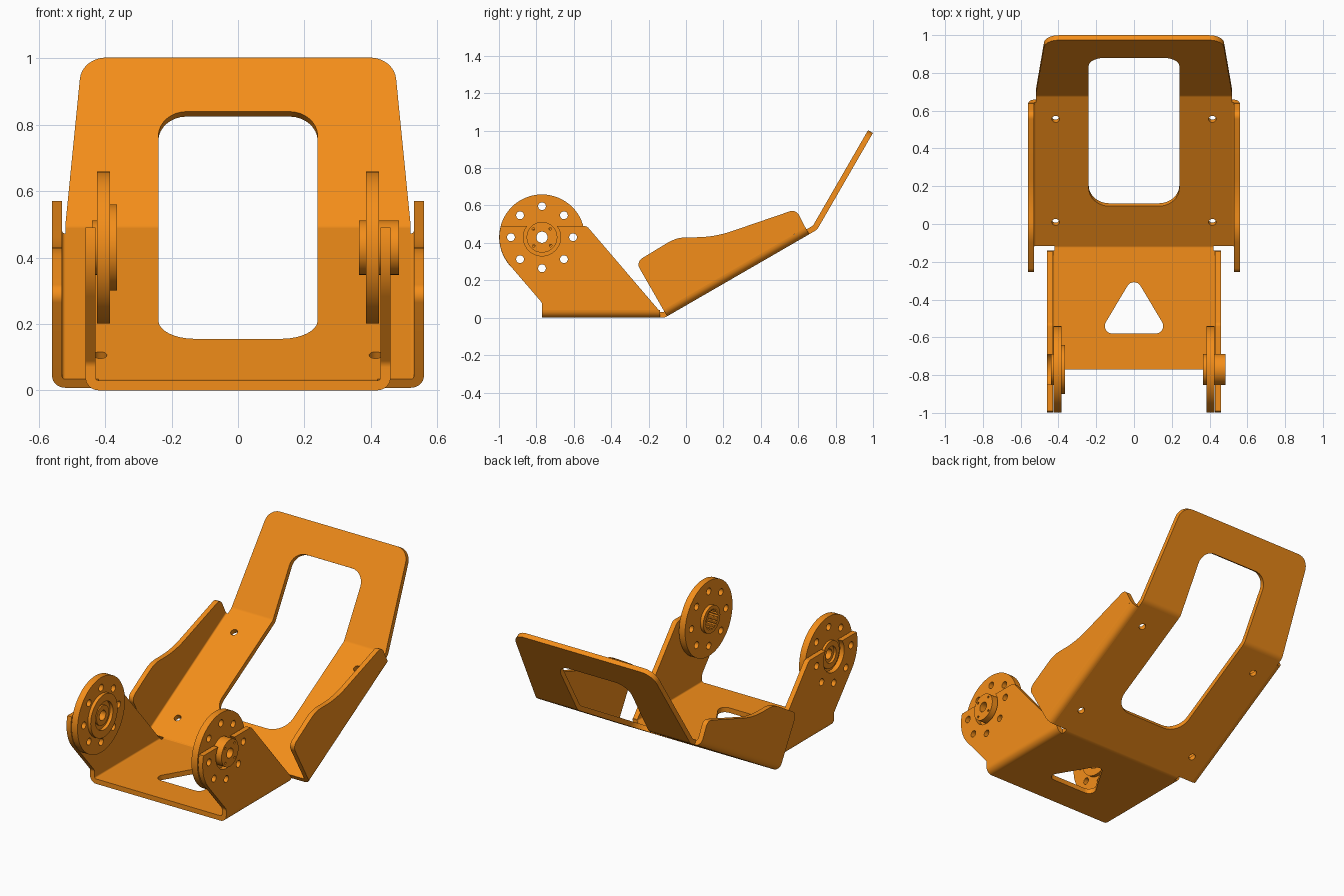
import bpy, bmesh
from math import sin, cos, tan, radians, pi
from mathutils import Matrix, Vector

if "Cube" in bpy.data.objects:
    bpy.data.objects.remove(bpy.data.objects["Cube"])

T = 0.03                      # sheet thickness
A = radians(30)               # tilt of the tray, and angle of each bend
O = Vector((0, -0.114, 0))    # fold between base and tray
TRAY_LEN = 0.941
V = O + TRAY_LEN * Vector((0, cos(A), sin(A)))   # fold between tray and flange
HUB = (-0.77, 0.43)           # pivot centre in y, z

orange = bpy.data.materials.new("orange_paint")
orange.diffuse_color = (0.9, 0.27, 0.01, 1)
orange.use_nodes = True
orange.node_tree.nodes["Principled BSDF"].inputs["Base Color"].default_value = orange.diffuse_color


def frame(o, x, y, z):
    m = Matrix((x, y, z)).transposed().to_4x4()
    m.translation = o
    return m


def sheet_frame(o, a):        # local: x, along sheet, sheet normal
    return frame(o, (1, 0, 0), (0, cos(a), sin(a)), (0, -sin(a), cos(a)))


def section_frame(o, a):      # local: x, sheet normal, backwards along sheet
    return frame(o, (1, 0, 0), (0, -sin(a), cos(a)), (0, -cos(a), -sin(a)))


SIDE = frame((0, 0, 0), (0, 1, 0), (0, 0, 1), (1, 0, 0))   # local: y, z, x


def arc(c, r, a0, a1, n=12):
    return [(c[0] + r * cos(radians(a0 + (a1 - a0) * i / n)),
             c[1] + r * sin(radians(a0 + (a1 - a0) * i / n))) for i in range(n + 1)]


def circle(c, r, n=32):
    return arc(c, r, 0, 360, n)[:-1]


def fillet(pts, n=8):         # points are (x, y) or (x, y, corner radius)
    out = []
    for i, p in enumerate(pts):
        q = Vector(p[:2])
        if len(p) < 3:
            out.append(tuple(q))
            continue
        u = (Vector(pts[i - 1][:2]) - q).normalized()
        v = (Vector(pts[(i + 1) % len(pts)][:2]) - q).normalized()
        half = u.angle(v) / 2
        c = q + (u + v).normalized() * p[2] / sin(half)
        d = p[2] / tan(half)
        a, b = q + u * d - c, q + v * d - c
        sweep = pi - 2 * half
        for k in range(n + 1):
            f = k / n
            w = (a * sin((1 - f) * sweep) + b * sin(f * sweep)) / sin(sweep)
            out.append(tuple(c + w))
    return out


def prism(name, loops, mat, z0, z1):
    """First loop is the outline, the others are holes."""
    cu = bpy.data.curves.new(name, 'CURVE')
    cu.dimensions, cu.fill_mode, cu.extrude = '2D', 'BOTH', abs(z1 - z0) / 2
    for loop in loops:
        s = cu.splines.new('POLY')
        s.points.add(len(loop) - 1)
        for pt, p in zip(s.points, loop):
            pt.co = (p[0], p[1], 0, 1)
        s.use_cyclic_u = True
    tmp = bpy.data.objects.new(name + "_curve", cu)
    bpy.context.collection.objects.link(tmp)
    dg = bpy.context.evaluated_depsgraph_get()
    me = bpy.data.meshes.new_from_object(tmp.evaluated_get(dg))
    bpy.data.objects.remove(tmp)
    bm = bmesh.new()
    bm.from_mesh(me)
    bmesh.ops.remove_doubles(bm, verts=bm.verts, dist=1e-5)
    bm.transform(mat @ Matrix.Translation((0, 0, (z0 + z1) / 2)))
    bmesh.ops.recalc_face_normals(bm, faces=bm.faces)
    bm.to_mesh(me)
    bm.free()
    me.name = name
    me.materials.clear()
    me.materials.append(orange)
    ob = bpy.data.objects.new(name, me)
    bpy.context.collection.objects.link(ob)
    bpy.ops.object.select_all(action='DESELECT')
    ob.select_set(True)
    bpy.context.view_layer.objects.active = ob
    bpy.ops.object.shade_smooth_by_angle(angle=radians(30))
    return ob


def both_sides(name, loops, x0, x1):
    prism("right_" + name, loops, SIDE, x0, x1)
    prism("left_" + name, loops, SIDE, -x1, -x0)


def edge_fold(name, half, mat, s0, s1):      # rounded fold between floor and wall
    pts = arc((half, 0.04), 0.04, -90, 0, 8) + arc((half, 0.04), 0.04 - T, 0, -90, 8)
    prism("right_" + name, [pts], mat, -s1, -s0)
    prism("left_" + name, [[(-x, y) for x, y in pts]], mat, -s1, -s0)


def bend_outline(v, a, r):                   # cross fold turning upwards by A
    d = r * tan(A / 2)
    c = (v.y - d * cos(a) - r * sin(a), v.z - d * sin(a) + r * cos(a))
    a0 = a * 180 / pi - 90
    return arc(c, r, a0, a0 + 30, 6) + arc(c, r - T, a0 + 30, a0, 6)


d1, d2 = 0.04 * tan(A / 2), 0.06 * tan(A / 2)

# Base: floor with triangular opening, folds and notched side walls
triangle = fillet([(0, -0.27, 0.04), (0.185, -0.58, 0.04), (-0.185, -0.58, 0.04)])
ye = O.y - d1
prism("base_floor", [[(-0.42, -0.77), (0.42, -0.77), (0.42, ye), (-0.42, ye)], triangle],
      sheet_frame((0, 0, 0), 0), 0, T)
edge_fold("base_fold", 0.42, section_frame((0, 0, 0), 0), -0.77, -0.14)
bolts = [circle((HUB[0] + 0.166 * cos(k * pi / 4), HUB[1] + 0.166 * sin(k * pi / 4)), 0.021, 16)
         for k in range(8)]
wall = fillet([(-0.77, 0.04), (-0.77, 0.08, 0.03)]
              + arc(HUB, 0.228, 220.6, 164.7)
              + arc(HUB, 0.1, 143.1, 396.9, 24)
              + [(-0.53, 0.49, 0.03), (-0.145, 0.04)])
both_sides("base_wall", [wall, bolts[0]] + bolts[4:], 0.43, 0.46)

# Tray: sloping plate, open at the top where the window crosses the bend
prism("base_bend", [bend_outline(O, 0, 0.04)], SIDE, -0.42, 0.42)
s1 = TRAY_LEN - d2
tray = fillet([(-0.52, 0.015), (-0.42, 0.015), (-0.42, d1), (0.42, d1), (0.42, 0.015),
               (0.52, 0.015), (0.52, s1), (0.24, s1), (0.24, 0.258, 0.11),
               (-0.24, 0.258, 0.11), (-0.24, s1), (-0.52, s1)])
holes = [circle((x, s), 0.02, 20) for x in (-0.415, 0.415) for s in (0.16, 0.79)]
prism("tray_plate", [tray] + holes, sheet_frame(O, A), 0, T)
edge_fold("tray_fold", 0.52, section_frame(O, A), 0.015, 0.893)
tray_wall = fillet([(-0.121, 0.042), (-0.268, 0.298, 0.04), (-0.05, 0.43, 0.2),
                    (0.15, 0.43, 0.6), (0.588, 0.58, 0.04), (0.639, 0.481)])
both_sides("tray_wall", [tray_wall], 0.53, 0.56)

# Upper flange
both_sides("flange_bend", [bend_outline(V, A, 0.06)], 0.24, 0.52)
flange = fillet([(0.24, d2), (0.52, d2), (0.47, 0.597, 0.08), (-0.47, 0.597, 0.08),
                 (-0.52, d2), (-0.24, d2), (-0.24, 0.409, 0.085), (0.24, 0.409, 0.085)])
prism("flange_plate", [flange], sheet_frame(V, 2 * A), 0, T)

# Pivot discs: toothed socket on the right, bearing on the left
teeth = [(HUB[0] + r * cos(a), HUB[1] + r * sin(a)) for k in range(20)
         for r, a in ((0.053, (k + 0.1) * pi / 10), (0.053, (k + 0.4) * pi / 10),
                      (0.062, (k + 0.6) * pi / 10), (0.062, (k + 0.9) * pi / 10))]
bore = circle(HUB, 0.03)
disc = circle(HUB, 0.229, 64)
pins = [circle((HUB[0] + 0.064 * cos(k * pi / 2 + 0.8), HUB[1] + 0.064 * sin(k * pi / 2 + 0.8)),
               0.007, 10) for k in range(4)]
prism("right_pivot_disc", [disc, teeth] + bolts, SIDE, 0.385, 0.425)
prism("right_inner_boss", [circle(HUB, 0.082, 48), teeth], SIDE, 0.365, 0.385)
prism("right_outer_hub", [circle(HUB, 0.082, 48), bore] + pins, SIDE, 0.425, 0.485)
prism("left_pivot_disc", [disc, bore] + bolts, SIDE, -0.425, -0.385)
prism("left_inner_boss", [circle(HUB, 0.13, 48), circle(HUB, 0.085, 48)], SIDE, -0.385, -0.365)
prism("left_inner_ring", [circle(HUB, 0.06), bore], SIDE, -0.385, -0.375)
prism("left_outer_hub", [circle(HUB, 0.082, 48), circle(HUB, 0.05)], SIDE, -0.44, -0.425)
